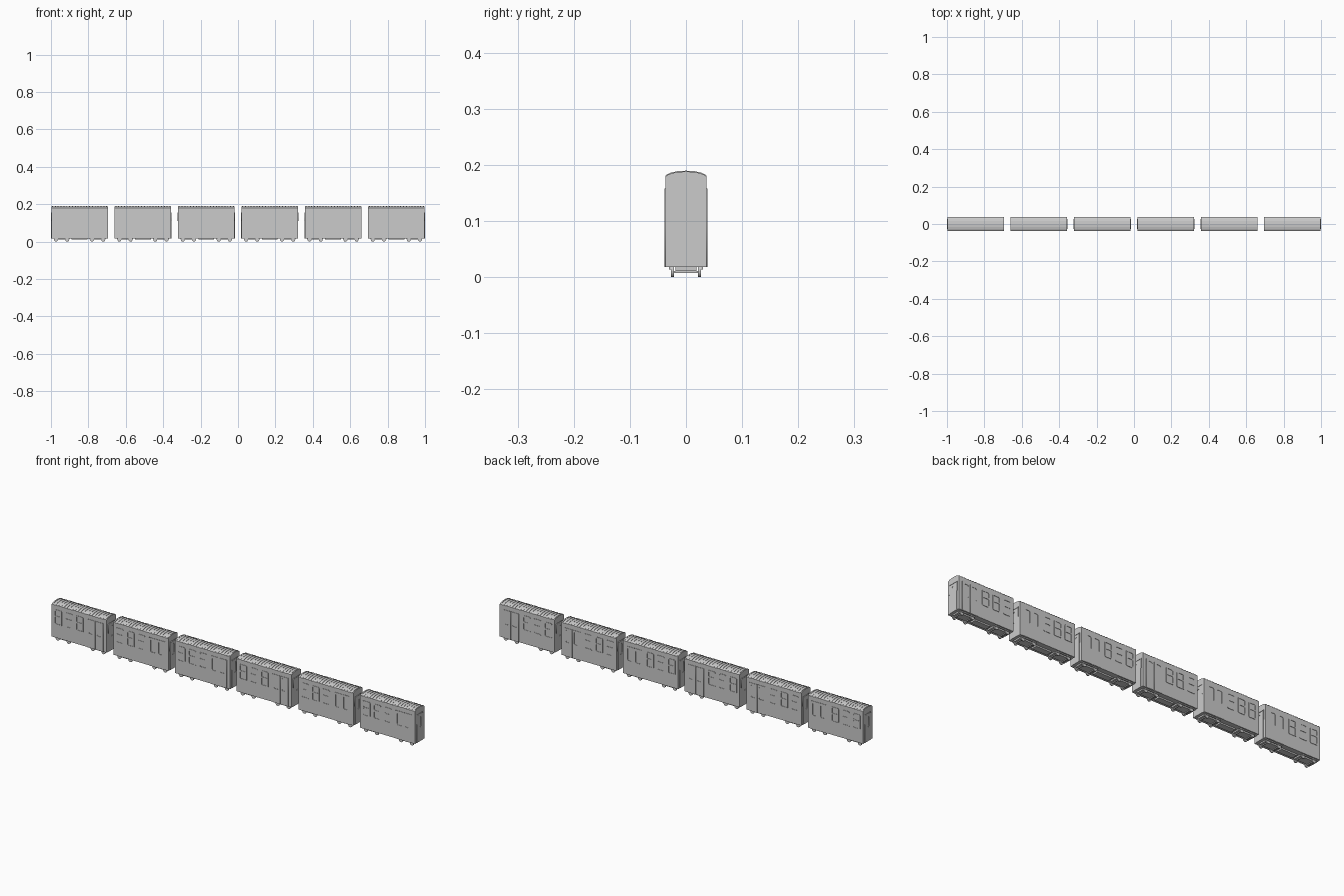
import bpy, bmesh, math
from mathutils import Matrix, Vector

if "Cube" in bpy.data.objects:
    bpy.data.objects.remove(bpy.data.objects["Cube"])

PITCH, LEN = 0.3388, 0.306
H = LEN / 2
SIDE = 0.0362
parts = []  # (name, mesh) of one car centred on x = 0


def rounded(x0, x1, z0, z1, r):
    if r == 0:
        return [(x0, z0), (x1, z0), (x1, z1), (x0, z1)]
    pts = []
    for cx, cz, a in ((x1 - r, z1 - r, 0), (x0 + r, z1 - r, 90),
                      (x0 + r, z0 + r, 180), (x1 - r, z0 + r, 270)):
        for k in range(4):
            t = math.radians(a + 30 * k)
            pts.append((cx + r * math.cos(t), cz + r * math.sin(t)))
    return pts


def plate(name, loops, offset, half, end=False):
    """Flat plate with holes, stood up on a car side (xz) or car end (yz)."""
    cu = bpy.data.curves.new(name, 'CURVE')
    cu.dimensions, cu.fill_mode, cu.extrude = '2D', 'BOTH', half
    for loop in loops:
        sp = cu.splines.new('POLY')
        sp.points.add(len(loop) - 1)
        for p, (a, b) in zip(sp.points, loop):
            p.co = (a, b, 0, 1)
        sp.use_cyclic_u = True
    ob = bpy.data.objects.new(name, cu)
    bpy.context.collection.objects.link(ob)
    dg = bpy.context.evaluated_depsgraph_get()
    me = bpy.data.meshes.new_from_object(ob.evaluated_get(dg))
    bpy.data.objects.remove(ob)
    rot = Matrix.Rotation(math.pi / 2, 4, 'X')
    if end:
        rot = Matrix.Rotation(math.pi / 2, 4, 'Z') @ rot
    loc = Vector((offset, 0, 0)) if end else Vector((0, offset, 0))
    me.transform(Matrix.Translation(loc) @ rot)
    me.name = name
    parts.append((name, me))


def extrude_profile(name, prof, x0, x1):
    bm = bmesh.new()
    a = [bm.verts.new((x0, y, z)) for y, z in prof]
    b = [bm.verts.new((x1, y, z)) for y, z in prof]
    n = len(prof)
    bm.faces.new(a)
    bm.faces.new(b[::-1])
    for i in range(n):
        bm.faces.new((a[i], b[i], b[(i + 1) % n], a[(i + 1) % n]))
    bmesh.ops.recalc_face_normals(bm, faces=bm.faces)
    me = bpy.data.meshes.new(name)
    bm.to_mesh(me)
    bm.free()
    parts.append((name, me))


def box(name, x0, x1, y0, y1, z0, z1):
    extrude_profile(name, [(y0, z0), (y1, z0), (y1, z1), (y0, z1)], x0, x1)


def wheel(name, x, y, r, width):
    bm = bmesh.new()
    bmesh.ops.create_cone(bm, cap_ends=True, segments=16, radius1=r, radius2=r, depth=width,
                          matrix=Matrix.Translation((x, y, r)) @ Matrix.Rotation(math.pi / 2, 4, 'X'))
    me = bpy.data.meshes.new(name)
    bm.to_mesh(me)
    bm.free()
    parts.append((name, me))


# body shell and arched roof
half_roof = [(SIDE, 0.179), (0.034, 0.1815), (0.027, 0.1845), (0.016, 0.187), (0.0, 0.188)]
roof = half_roof + [(-y, z) for y, z in half_roof[-2::-1]]
extrude_profile("body_shell", [(-SIDE, 0.018), (SIDE, 0.018)] + roof, -H + 0.002, H - 0.002)

# roof ribs
rib = [(y, z + 0.0015) for y, z in roof] + [(y, z - 0.001) for y, z in roof[::-1]]
for i in range(20):
    x = -H + 0.008 + i * (LEN - 0.016) / 19
    extrude_profile("roof_rib", rib, x - 0.0025, x + 0.0025)

# side windows and double doors, both sides
for s in (-1, 1):
    for w in (0.017, 0.076, 0.135):
        a = -H + w
        b = a + 0.041
        plate("window_frame", [rounded(a, b, 0.083, 0.158, 0.006),
                               rounded(a + 0.005, b - 0.005, 0.088, 0.122, 0.004),
                               rounded(a + 0.005, b - 0.005, 0.127, 0.153, 0.004)], s * SIDE, 0.0018)
    d0, dm, d1 = -H + 0.199, -H + 0.2425, -H + 0.286
    for a, b in ((d0, dm - 0.0007), (dm + 0.0007, d1)):
        m = (a + b) / 2
        plate("side_door", [rounded(a, b, 0.018, 0.158, 0),
                            rounded(m - 0.013, m + 0.013, 0.088, 0.15, 0.006)], s * SIDE, 0.0018)

# end doors with a tall narrow window and surrounding rail
for s in (-1, 1):
    x = s * (H - 0.002)
    plate("end_door", [rounded(-0.023, 0.023, 0.018, 0.154, 0.003),
                       rounded(-0.008, 0.008, 0.088, 0.142, 0.0078)], x, 0.0015, True)
    plate("end_rail", [[(-0.026, 0.11), (-0.026, 0.157), (0.026, 0.157), (0.026, 0.11),
                        (0.024, 0.11), (0.024, 0.1552), (-0.024, 0.1552), (-0.024, 0.11)]],
          x, 0.002, True)

# bogies, axles, wheels and underfloor equipment
for c in (-0.096, 0.096):
    box("bogie_frame", c - 0.042, c + 0.042, -0.019, 0.019, 0.011, 0.0185)
    for dx in (-0.03, 0.03):
        box("axle", c + dx - 0.002, c + dx + 0.002, -0.024, 0.024, 0.007, 0.011)
        for y in (-0.024, 0.024):
            wheel("wheel", c + dx, y, 0.0105, 0.005)
    for y in (-0.0285, 0.0285):
        box("bogie_side_bar", c - 0.04, c + 0.04, y - 0.0015, y + 0.0015, 0.013, 0.0185)
box("underfloor_box", -0.042, 0.042, -0.018, 0.012, 0.011, 0.0185)

# repeat the finished car six times along the track
for car in range(6):
    for name, me in parts:
        ob = bpy.data.objects.new(f"car{car + 1}_{name}", me)
        ob.location.x = (car - 2.5) * PITCH
        bpy.context.collection.objects.link(ob)
